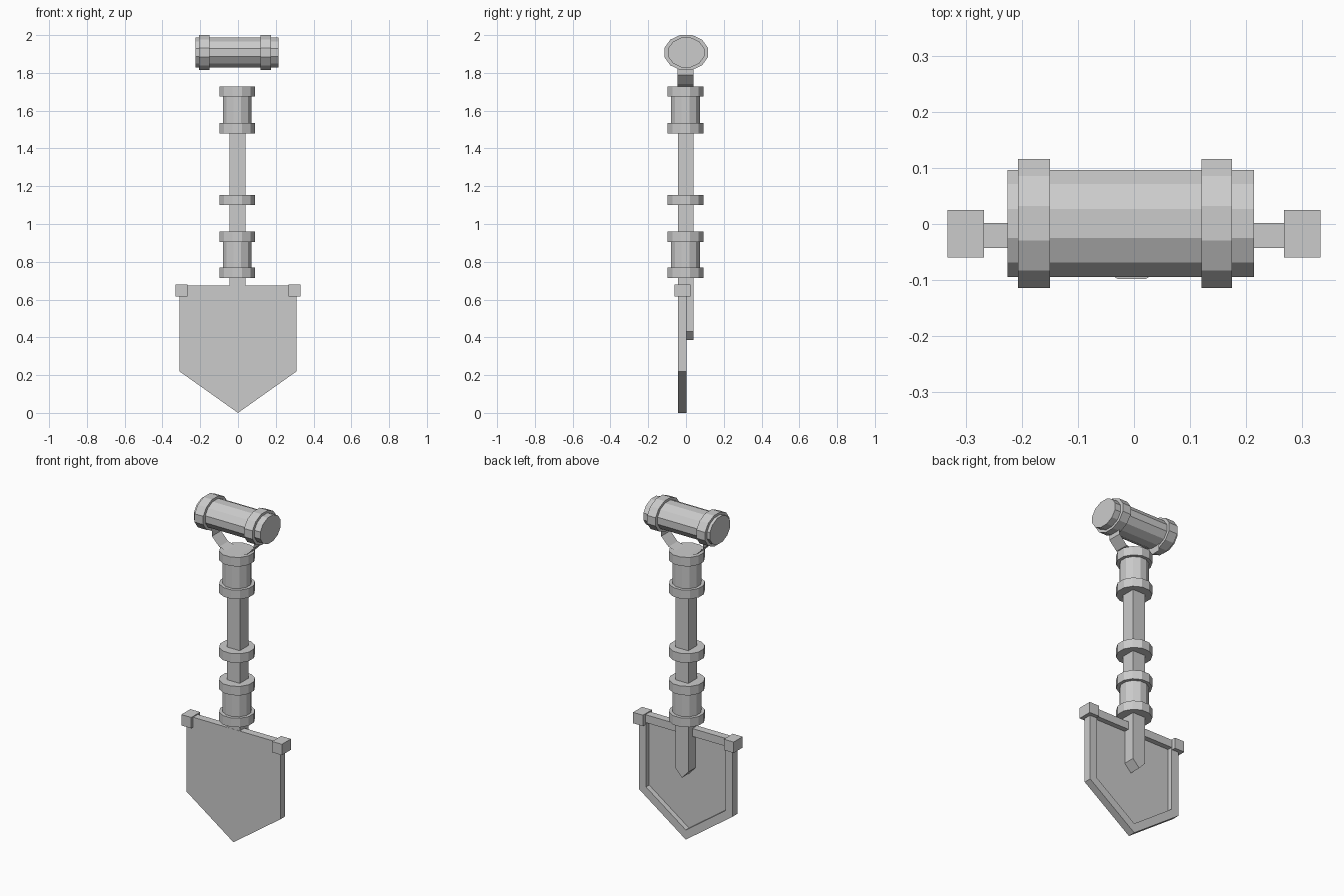
import bpy, bmesh, math
from mathutils import Matrix, Vector

if "Cube" in bpy.data.objects:
    bpy.data.objects.remove(bpy.data.objects["Cube"])


def finish(name, bm, recalc=True):
    if recalc:
        bmesh.ops.recalc_face_normals(bm, faces=bm.faces)
    me = bpy.data.meshes.new(name)
    bm.to_mesh(me)
    bm.free()
    ob = bpy.data.objects.new(name, me)
    bpy.context.collection.objects.link(ob)
    return ob


def drum(name, a, b, r, axis='Z', centre=(0, 0), squash=1.0):
    """12-sided cylinder from a to b along an axis, flats facing the axes."""
    bm = bmesh.new()
    bmesh.ops.create_cone(bm, cap_ends=True, segments=12, radius1=r, radius2=r, depth=b - a,
                          matrix=Matrix.Rotation(math.radians(15), 4, 'Z'))
    if axis == 'X':
        bm.transform(Matrix.Rotation(math.pi / 2, 4, 'Y'))
        bm.transform(Matrix.Diagonal((1, 1, squash, 1)))
        bm.transform(Matrix.Translation(((a + b) / 2, *centre)))
    else:
        bm.transform(Matrix.Translation((*centre, (a + b) / 2)))
    return finish(name, bm)


def prism(name, pts, y0, y1, inset=0, depth=0):
    """Extrude an xz outline along y; optionally recess the back face."""
    bm = bmesh.new()
    f = bm.faces.new([bm.verts.new((x, y0, z)) for x, z in pts])
    ext = bmesh.ops.extrude_face_region(bm, geom=[f], use_keep_orig=True)
    bmesh.ops.translate(bm, vec=(0, y1 - y0, 0),
                        verts=[g for g in ext['geom'] if isinstance(g, bmesh.types.BMVert)])
    bmesh.ops.recalc_face_normals(bm, faces=bm.faces)
    if inset:
        back = max(bm.faces, key=lambda q: q.calc_center_median().y)
        bmesh.ops.inset_region(bm, faces=[back], thickness=inset, use_even_offset=True)
        edge_ring = bmesh.ops.inset_region(bm, faces=[back], thickness=0.0005, use_even_offset=True)
        bmesh.ops.translate(bm, vec=(0, -depth, 0), verts=list(back.verts))
    return finish(name, bm)


# blade with recessed back
prism("blade", [(-.31, .675), (.31, .675), (.31, .22), (0, 0), (-.31, .22)],
      -.043, .002, inset=.047, depth=.03)

# square shaft with a pointed lower end
prism("shaft", [(-.044, 1.70), (.041, 1.70), (.041, .43), (-.002, .385), (-.044, .43)], -.042, .041)

# corner blocks on the blade shoulders
for side, s in (("left", -1), ("right", 1)):
    prism("corner_block_" + side,
          [(s * .267, .615), (s * .332, .615), (s * .332, .68), (s * .267, .68)], -.06, .025)

# collars and sleeves along the shaft
c = (-.004, -.003)
for name, a, b in (("sleeve_upper", 1.50, 1.70), ("sleeve_lower", .74, .94)):
    drum(name, a, b, .079, centre=c)
for i, z in enumerate((.715, .905, 1.10, 1.48, 1.675)):
    drum(f"collar_{i + 1}", z, z + .054, .098, centre=c)

# cross grip with two rings
g = (.001, 1.908)
drum("grip", -.225, .214, .099, 'X', g, .82)
drum("grip_ring_left", -.207, -.15, .119, 'X', g, .807)
drum("grip_ring_right", .12, .175, .119, 'X', g, .807)

# thin curved strap joining grip and shaft
half = [(.14, 1.86), (.138, 1.79), (.09, 1.74), (.04, 1.728)]
path = [(-x, z) for x, z in half] + half[::-1]
bm = bmesh.new()
rows = [[bm.verts.new((x - .003, y, z)) for y in (-.045, .041)] for x, z in path]
for p, q in zip(rows, rows[1:]):
    bm.faces.new((p[0], p[1], q[1], q[0]))
finish("grip_strap", bm, recalc=False)
